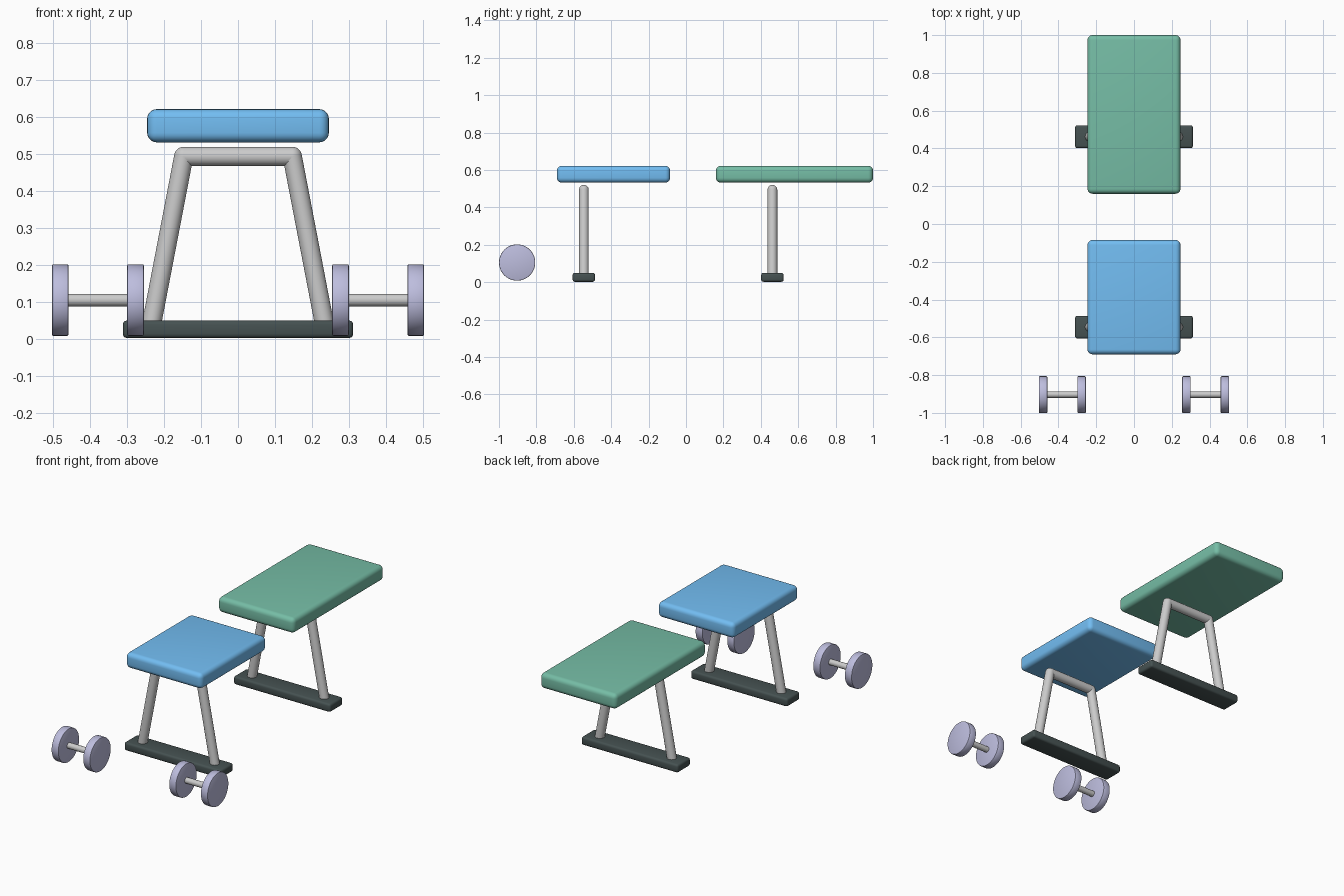
import bpy, bmesh
from mathutils import Vector, Matrix

if "Cube" in bpy.data.objects:
    bpy.data.objects.remove(bpy.data.objects["Cube"])

def material(name, rgb):
    m = bpy.data.materials.new(name)
    m.diffuse_color = (*rgb, 1)
    m.use_nodes = True
    m.node_tree.nodes["Principled BSDF"].inputs["Base Color"].default_value = m.diffuse_color
    return m

BLUE = material("blue_vinyl", (0.17, 0.51, 0.89))
GREEN = material("green_vinyl", (0.18, 0.51, 0.38))
DARK = material("dark_rubber", (0.06, 0.083, 0.083))
LILAC = material("lilac_weight", (0.51, 0.51, 0.73))

def finish(name, bm, mat=None, bevel=0, segments=1):
    me = bpy.data.meshes.new(name)
    bm.to_mesh(me)
    bm.free()
    ob = bpy.data.objects.new(name, me)
    bpy.context.collection.objects.link(ob)
    if mat:
        me.materials.append(mat)
    if bevel:
        mod = ob.modifiers.new("bevel", 'BEVEL')
        mod.width, mod.segments = bevel, segments
        mod.limit_method = 'ANGLE'
    bpy.ops.object.select_all(action='DESELECT')
    ob.select_set(True)
    bpy.context.view_layer.objects.active = ob
    if bevel:
        bpy.ops.object.modifier_apply(modifier="bevel")
    bpy.ops.object.shade_smooth_by_angle()
    return ob

def box(name, lo, hi, mat, bevel, segments):
    lo, hi = Vector(lo), Vector(hi)
    bm = bmesh.new()
    bmesh.ops.create_cube(bm, size=1, matrix=Matrix.Translation((lo + hi) / 2)
                          @ Matrix.Diagonal((*(hi - lo), 1)))
    return finish(name, bm, mat, bevel, segments)

def rod(bm, a, b, r, sides=32):
    a, b = Vector(a), Vector(b)
    turn = (b - a).to_track_quat('Z', 'Y').to_matrix().to_4x4()
    bmesh.ops.create_cone(bm, cap_ends=True, segments=sides, radius1=r, radius2=r,
                          depth=(b - a).length,
                          matrix=Matrix.Translation((a + b) / 2) @ turn)

# Two benches: padded top, trapezoid tube frame, rubber foot
for label, y0, y1, leg_y, mat in (("seat", -0.69, -0.085, -0.546, BLUE),
                                  ("backrest", 0.16, 1.0, 0.462, GREEN)):
    box(label + "_pad", (-0.246, y0, 0.532), (0.246, y1, 0.622), mat, 0.026, 5)
    box(label + "_foot", (-0.312, leg_y - 0.06, 0.002), (0.312, leg_y + 0.06, 0.05), DARK, 0.012, 3)

    bm = bmesh.new()
    path = [Vector((x, leg_y, z)) for x, z in
            ((-0.236, 0.03), (-0.147, 0.494), (0.147, 0.494), (0.236, 0.03))]
    for a, b in zip(path, path[1:]):
        rod(bm, a, b, 0.026)
    for corner in path[1:3]:
        bmesh.ops.create_uvsphere(bm, u_segments=32, v_segments=16, radius=0.026,
                                  matrix=Matrix.Translation(corner))
    finish(label + "_frame", bm)

# Pair of dumbbells: two discs and a thin handle each
Y, Z = -0.903, 0.105
for side, s in (("left", -1), ("right", 1)):
    for part, x0, x1 in (("inner", 0.255, 0.30), ("outer", 0.459, 0.504)):
        bm = bmesh.new()
        rod(bm, (s * x0, Y, Z), (s * x1, Y, Z), 0.097, 48)
        finish(f"{side}_dumbbell_{part}_disc", bm, LILAC, 0.004, 2)
    bm = bmesh.new()
    rod(bm, (s * 0.295, Y, Z), (s * 0.464, Y, Z), 0.017)
    finish(f"{side}_dumbbell_handle", bm)
